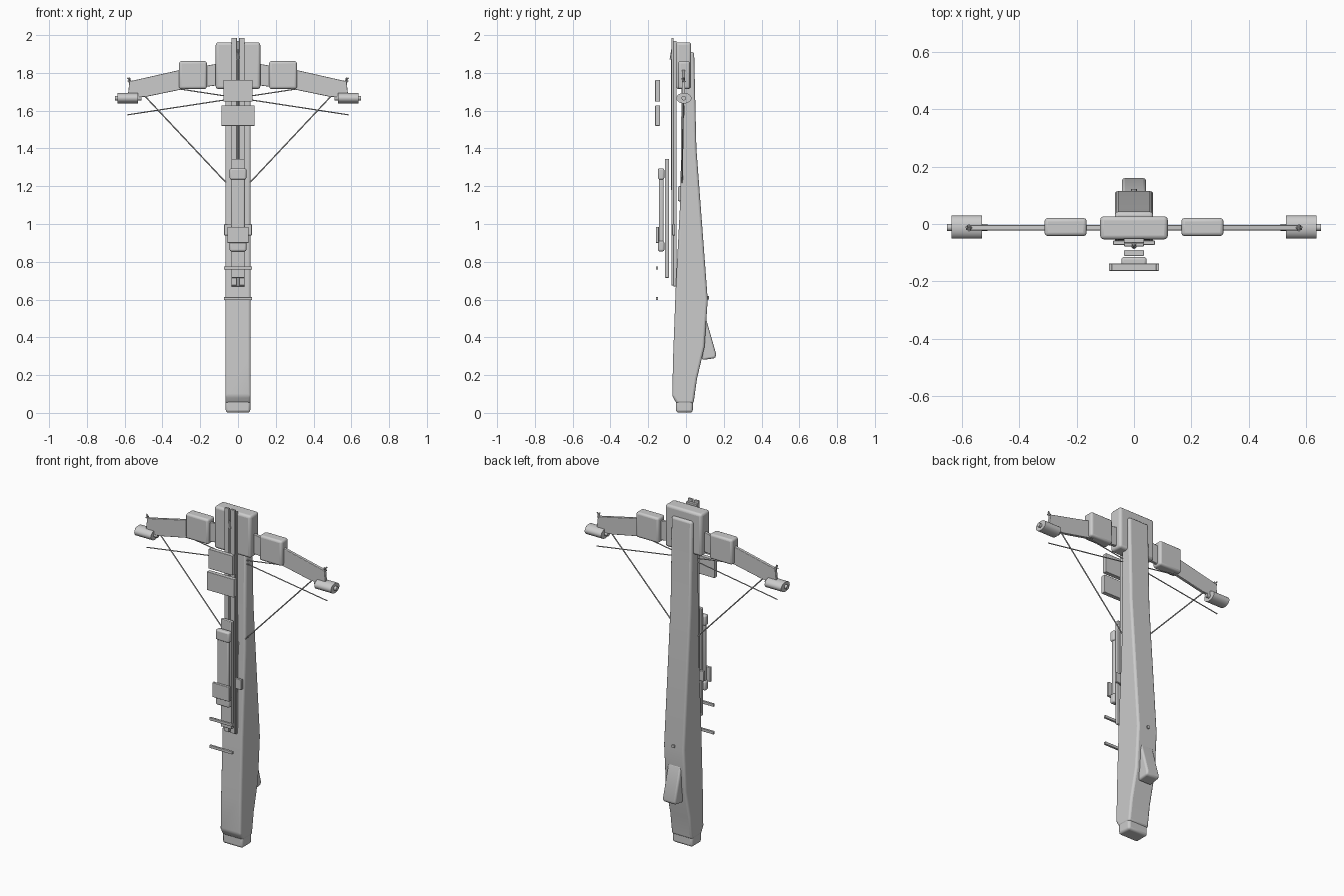
import bpy, bmesh, math
from mathutils import Vector

if "Cube" in bpy.data.objects:
    bpy.data.objects.remove(bpy.data.objects["Cube"])


def finish(ob, bevel=0.0, segs=3):
    if bevel:
        m = ob.modifiers.new("bevel", 'BEVEL')
        m.width, m.segments, m.limit_method = bevel, segs, 'ANGLE'
    bpy.ops.object.select_all(action='DESELECT')
    ob.select_set(True)
    bpy.context.view_layer.objects.active = ob
    bpy.ops.object.shade_smooth_by_angle(angle=math.radians(35))
    return ob


def box(name, x, y, z, bevel=0.0):
    """Box from (min, max) ranges on each axis."""
    r = (x, y, z)
    bpy.ops.mesh.primitive_cube_add(size=1, location=[(a + b) / 2 for a, b in r])
    ob = bpy.context.object
    ob.name = name
    ob.scale = [b - a for a, b in r]
    bpy.ops.object.transform_apply(location=False, rotation=False, scale=True)
    return finish(ob, bevel)


def plate(name, pts, lo, hi, axis, bevel=0.0):
    """Extrude a profile: axis 'x' takes (y, z) points, axis 'y' takes (x, z)."""
    bm = bmesh.new()
    co = (lambda p, d: (d, p[0], p[1])) if axis == 'x' else (lambda p, d: (p[0], d, p[1]))
    face = bm.faces.new([bm.verts.new(co(p, lo)) for p in pts])
    ext = bmesh.ops.extrude_face_region(bm, geom=[face])
    vs = [v for v in ext['geom'] if isinstance(v, bmesh.types.BMVert)]
    bmesh.ops.translate(bm, verts=vs, vec=(hi - lo, 0, 0) if axis == 'x' else (0, hi - lo, 0))
    bmesh.ops.recalc_face_normals(bm, faces=bm.faces)
    me = bpy.data.meshes.new(name)
    bm.to_mesh(me)
    bm.free()
    ob = bpy.data.objects.new(name, me)
    bpy.context.collection.objects.link(ob)
    return finish(ob, bevel)


def rod(name, a, b, r1, r2=None, sides=8):
    a, b = Vector(a), Vector(b)
    bpy.ops.mesh.primitive_cone_add(vertices=sides, radius1=r1, radius2=r1 if r2 is None else r2,
                                    depth=(b - a).length, location=(a + b) / 2,
                                    rotation=(b - a).to_track_quat('Z', 'Y').to_euler())
    bpy.context.object.name = name
    return finish(bpy.context.object)


# Stock with butt pad
plate("stock", [(-0.05, 0.05), (-0.073, 0.09), (-0.068, 0.3), (-0.055, 0.65), (-0.029, 1.15),
                (-0.022, 1.91), (0.043, 1.91), (0.055, 1.4), (0.115, 0.6), (0.098, 0.35),
                (0.058, 0.18), (0.04, 0.05)], -0.067, 0.067, 'x', 0.012)
box("butt_pad", (-0.065, 0.065), (-0.053, 0.036), (0.002, 0.07), 0.013)

# Grip and trigger pin
plate("grip", [(0.085, 0.28), (0.155, 0.29), (0.16, 0.31), (0.106, 0.5), (0.08, 0.5)],
      -0.042, 0.042, 'x', 0.01)
rod("trigger_pin", (0, 0.09, 0.61), (0, 0.122, 0.61), 0.01)

# Head block
box("head_block", (-0.118, 0.118), (-0.054, 0.027), (1.715, 1.962), 0.014)

# Flight rail with a central groove
box("rail_base", (-0.035, 0.035), (-0.066, -0.05), (0.67, 1.97), 0.002)
for s in (-1, 1):
    lo, hi = sorted((s * 0.006, s * 0.034))
    box("rail_strip", (lo, hi), (-0.078, -0.066), (0.675, 1.985), 0.002)
box("latch_plate", (-0.073, 0.073), (-0.073, -0.058), (0.94, 1.0), 0.003)
box("string_nut", (-0.025, 0.025), (-0.042, -0.01), (1.12, 1.2), 0.006)

# Bolt
rod("bolt_shaft", (0, -0.075, 1.18), (0, -0.075, 1.88), 0.004)
rod("bolt_tip", (0, -0.077, 1.87), (0, -0.077, 1.925), 0.01, 0.001)

# Sight and its mount
box("sight_mount", (-0.035, 0.035), (-0.112, -0.09), (0.715, 1.345), 0.004)
box("sight_tube", (-0.036, 0.036), (-0.143, -0.118), (0.88, 1.26), 0.008)
for z in ((1.235, 1.295), (0.855, 0.91)):
    box("sight_end", (-0.044, 0.044), (-0.148, -0.115), z, 0.009)
box("sight_turret", (-0.056, 0.056), (-0.16, -0.144), (0.9, 0.985), 0.003)

# Front plates and cross pins
box("front_plate_upper", (-0.078, 0.078), (-0.163, -0.138), (1.648, 1.762), 0.002)
box("front_plate_lower", (-0.088, 0.088), (-0.163, -0.138), (1.52, 1.627), 0.002)
for z in (0.605, 0.767):
    box("cross_pin", (-0.075, 0.075), (-0.16, -0.147), (z - 0.008, z + 0.008), 0.002)

# Limbs, pockets, wheels and strings on both sides
for s in (-1, 1):
    plate("limb", [(s * x, z) for x, z in ((0.1, 1.85), (0.31, 1.815), (0.575, 1.755), (0.582, 1.69),
          (0.555, 1.668), (0.48, 1.675), (0.31, 1.71), (0.1, 1.735))], -0.022, -0.004, 'y', 0.003)
    lo, hi = sorted((s * 0.165, s * 0.312))
    box("limb_pocket", (lo, hi), (-0.042, 0.021), (1.715, 1.862), 0.012)
    wheel = rod("wheel", (s * 0.53, -0.011, 1.666), (s * 0.637, -0.011, 1.666), 0.5, sides=32)
    wheel.rotation_euler = (0, math.pi / 2, 0)
    wheel.scale = (0.056, 0.08, 1)
    finish(wheel)
    rod("wheel_axle", (s * 0.51, -0.012, 1.666), (s * 0.652, -0.012, 1.666), 0.012, sides=16)
    rod("bowstring", (s * 0.585, -0.012, 1.775), (0, -0.022, 1.152), 0.0035)
    rod("cable", (s * -0.585, -0.01, 1.578), (s * 0.585, -0.018, 1.757), 0.003)
    rod("limb_tip_peg", (s * 0.575, -0.022, 1.772), (s * 0.575, -0.005, 1.75), 0.005)
